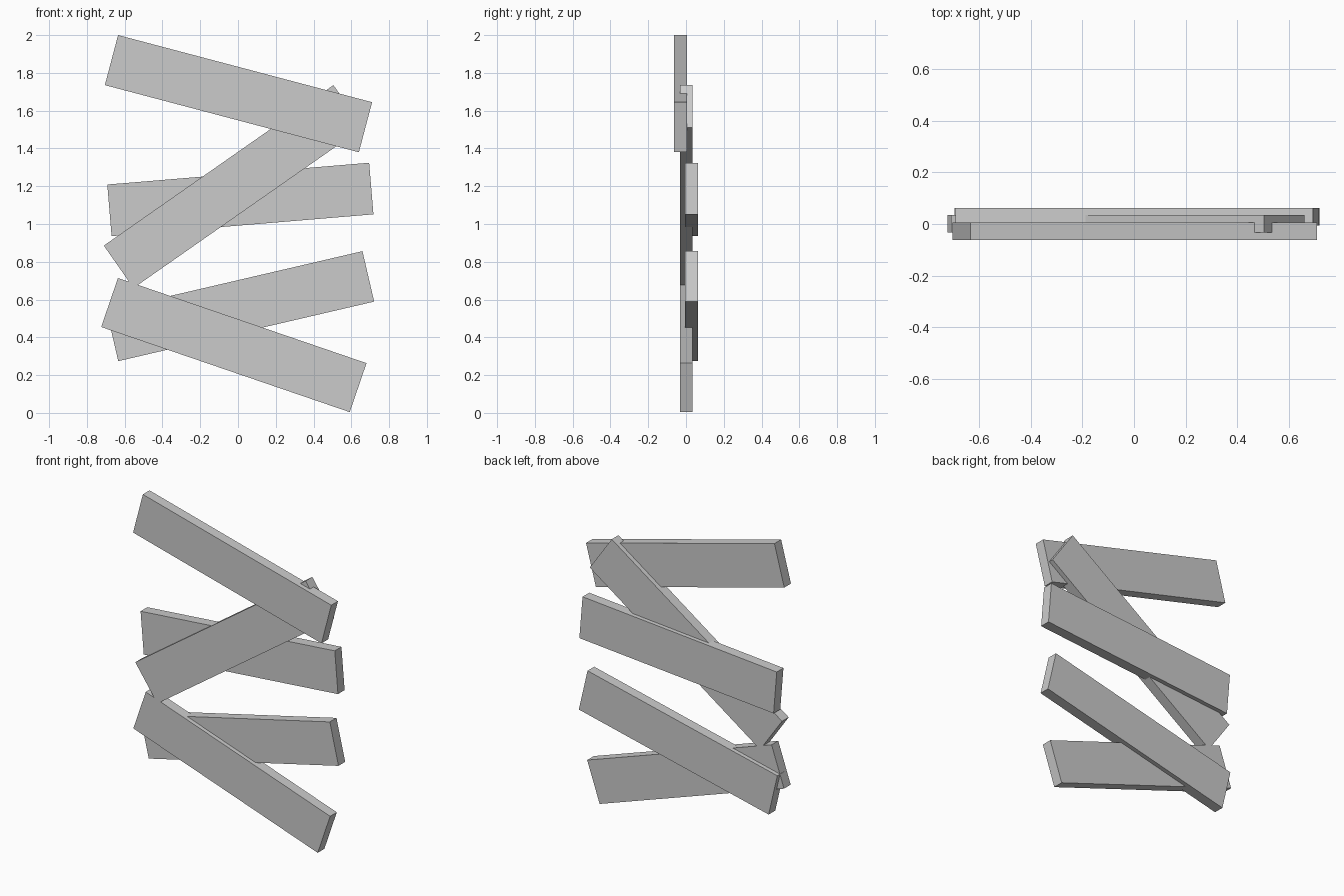
import bpy, bmesh
from math import radians
from mathutils import Matrix

if "Cube" in bpy.data.objects:
    bpy.data.objects.remove(bpy.data.objects["Cube"])

WIDTH, THICK = 0.274, 0.068


def plank(name, x, y, z, tilt, length=1.391):
    """Flat board in the xz plane, tilted upward to the right by 'tilt' degrees."""
    bm = bmesh.new()
    bmesh.ops.create_cube(bm, size=1)
    bmesh.ops.transform(bm, verts=bm.verts, matrix=Matrix.Diagonal((length, THICK, WIDTH, 1)))
    mesh = bpy.data.meshes.new(name)
    bm.to_mesh(mesh)
    bm.free()
    obj = bpy.data.objects.new(name, mesh)
    obj.location = (x, y, z)
    obj.rotation_euler = (0, -radians(tilt), 0)
    bpy.context.collection.objects.link(obj)
    return obj


# Front layer
plank("top_plank", 0.0025, -0.029, 1.69, -14.8)
# Middle layer
plank("diagonal_plank", -0.024, 0.0015, 1.198, 34.95, 1.483)
plank("bottom_plank", -0.022, 0.0015, 0.359, -18.9)
# Back layer
plank("middle_back_plank", 0.0125, 0.029, 1.13, 4.75)
plank("lower_back_plank", 0.0125, 0.029, 0.565, 13.1)
